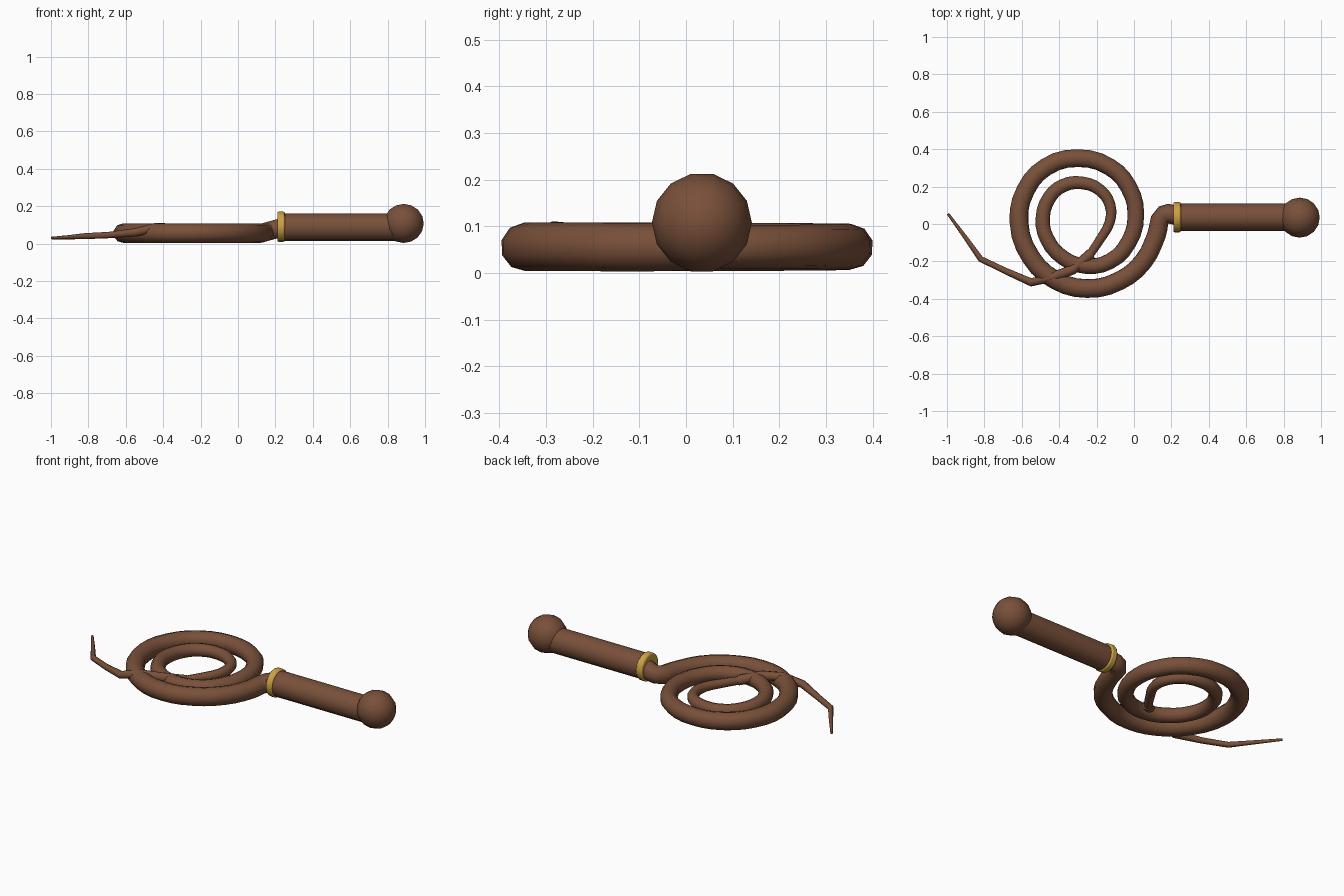
import bpy
import math

if "Cube" in bpy.data.objects:
    bpy.data.objects.remove(bpy.data.objects["Cube"], do_unlink=True)


def material(name, colour):
    mat = bpy.data.materials.new(name)
    mat.use_nodes = True
    mat.diffuse_color = (*colour, 1)
    mat.node_tree.nodes["Principled BSDF"].inputs["Base Color"].default_value = (*colour, 1)
    return mat


leather = material("brown leather", (0.19, 0.08, 0.042))
brass = material("brass", (0.60, 0.36, 0.06))


def finish(name, mat, angle=40):
    obj = bpy.context.object
    obj.name = name
    obj.data.materials.clear()
    obj.data.materials.append(mat)
    bpy.ops.object.shade_smooth_by_angle(angle=math.radians(angle))
    return obj


def rod(name, mat, x0, x1, z, radius, bevel):
    """Cylinder lying along x with softened rims."""
    bpy.ops.mesh.primitive_cylinder_add(
        vertices=16, radius=radius, depth=x1 - x0,
        location=((x0 + x1) / 2, 0.036, z), rotation=(0, math.pi / 2, 0))
    obj = finish(name, mat)
    mod = obj.modifiers.new("Rim", "BEVEL")
    mod.width, mod.segments = bevel, 2
    return obj


def tube(name, points, kind, sides_level):
    """Tapered tube through (x, y, z, radius) points, turned into a mesh."""
    curve = bpy.data.curves.new(name, "CURVE")
    curve.dimensions = "3D"
    curve.bevel_depth = 1
    curve.bevel_resolution = sides_level
    curve.use_fill_caps = True
    curve.resolution_u = 3
    spline = curve.splines.new(kind)
    knots = spline.bezier_points if kind == "BEZIER" else spline.points
    knots.add(len(points) - 1)
    for knot, (x, y, z, r) in zip(knots, points):
        knot.co = (x, y, z) if kind == "BEZIER" else (x, y, z, 1)
        knot.radius = r
        if kind == "BEZIER":
            knot.handle_left_type = knot.handle_right_type = "AUTO"
    obj = bpy.data.objects.new(name, curve)
    bpy.context.collection.objects.link(obj)
    bpy.ops.object.select_all(action="DESELECT")
    bpy.context.view_layer.objects.active = obj
    obj.select_set(True)
    bpy.ops.object.convert(target="MESH")
    return finish(name, leather, 50)


# Handle, collar and round pommel
rod("handle", leather, 0.23, 0.85, 0.088, 0.073, 0.004)
rod("collar", brass, 0.21, 0.25, 0.09, 0.081, 0.008)
bpy.ops.mesh.primitive_uv_sphere_add(
    segments=14, ring_count=8, radius=0.107,
    location=(0.886, 0.034, 0.108), rotation=(0, math.pi / 2, 0))
finish("pommel", leather)

# Coiled lash: plan path, spiralling inwards while the radius shrinks
path = [(0.23, 0.045), (0.16, 0.05), (0.12, -0.06), (0.05, -0.2), (-0.08, -0.305),
        (-0.25, -0.345), (-0.42, -0.3), (-0.55, -0.18), (-0.615, 0.01), (-0.58, 0.18),
        (-0.47, 0.305), (-0.3, 0.352), (-0.13, 0.305), (-0.03, 0.2), (0.01, 0.05),
        (-0.03, -0.1), (-0.13, -0.2), (-0.26, -0.225), (-0.38, -0.18), (-0.465, -0.08),
        (-0.488, 0.03), (-0.45, 0.145), (-0.38, 0.205), (-0.28, 0.22), (-0.18, 0.18),
        (-0.128, 0.1), (-0.13, 0.01), (-0.18, -0.08), (-0.24, -0.17)]
lash = []
for i, (x, y) in enumerate(path):
    t = i / (len(path) - 1)
    z = 0.085 if i == 0 else 0.066 if i == 1 else 0.056
    lash.append((x, y, z, 0.052 - 0.012 * max(0, t - 0.3) / 0.4 - 0.008 * max(0, t - 0.8) / 0.2))
tube("coiled_lash", lash, "BEZIER", 3)

# Tail leaving the coil and thinning to the cracker
tube("lash_tail", [(-0.23, -0.16, 0.056, 0.03), (-0.33, -0.245, 0.08, 0.027),
                   (-0.44, -0.285, 0.085, 0.026), (-0.55, -0.312, 0.06, 0.022),
                   (-0.69, -0.25, 0.046, 0.017), (-0.82, -0.187, 0.04, 0.016),
                   (-0.91, -0.06, 0.034, 0.011), (-0.995, 0.055, 0.03, 0.007)], "POLY", 2)
